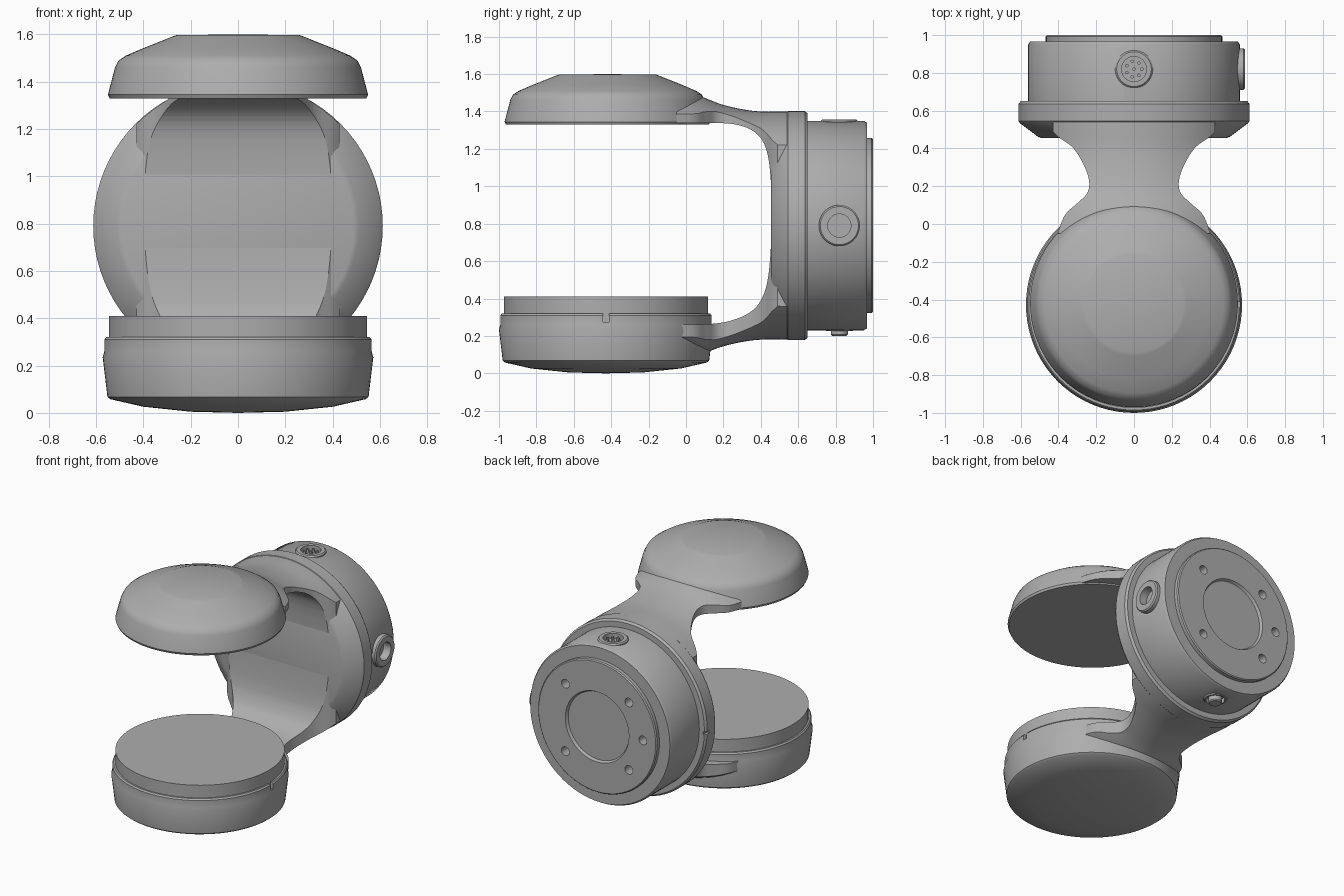
import bpy, bmesh, math
from mathutils import Matrix, Vector

if "Cube" in bpy.data.objects:
    bpy.data.objects.remove(bpy.data.objects["Cube"])

grey = bpy.data.materials.new("neutral_grey")
grey.use_nodes = True
grey.diffuse_color = (0.42, 0.42, 0.42, 1)
grey.node_tree.nodes["Principled BSDF"].inputs["Base Color"].default_value = grey.diffuse_color

MID = 0.79        # height of the housing axis
PORT_Y = 0.82     # depth of the three ports
TO_Y = Matrix.Rotation(-math.pi / 2, 4, 'X')
TO_X = Matrix.Rotation(math.pi / 2, 4, 'Y')
DOWN = Matrix.Rotation(math.pi, 4, 'X')
UP = Matrix.Identity(4)
HOUSING = Matrix.Translation((0, 0, MID)) @ TO_Y


def finish(name, bm):
    bmesh.ops.remove_doubles(bm, verts=bm.verts, dist=1e-5)
    bmesh.ops.recalc_face_normals(bm, faces=bm.faces)
    mesh = bpy.data.meshes.new(name)
    bm.to_mesh(mesh)
    bm.free()
    mesh.materials.append(grey)
    obj = bpy.data.objects.new(name, mesh)
    bpy.context.scene.collection.objects.link(obj)
    return obj


def revolve(name, profile, place, steps=80):
    """Spin (radius, height) points about local z, then place the result."""
    bm = bmesh.new()
    verts = [bm.verts.new((r, 0, h)) for r, h in profile]
    edges = [bm.edges.new(pair) for pair in zip(verts, verts[1:])]
    bmesh.ops.spin(bm, geom=verts + edges, cent=(0, 0, 0), axis=(0, 0, 1),
                   angle=2 * math.pi, steps=steps, use_duplicate=False)
    bm.transform(place)
    return finish(name, bm)


def cylinder(name, r, low, high, place, steps=32):
    return revolve(name, [(0, low), (r, low), (r, high), (0, high)], place, steps)


def prism(name, outline, low, high, to_3d):
    bm = bmesh.new()
    rings = [[bm.verts.new(to_3d(a, b, c)) for a, b in outline] for c in (low, high)]
    for ring in rings:
        bm.faces.new(ring)
    for i in range(len(outline)):
        bm.faces.new((rings[0][i - 1], rings[0][i], rings[1][i], rings[1][i - 1]))
    return finish(name, bm)


def smooth_path(points, n=5):
    """Catmull-Rom curve through the points."""
    p = [Vector(q) for q in points]
    p = [2 * p[0] - p[1]] + p + [2 * p[-1] - p[-2]]
    out = []
    for a, b, c, d in zip(p, p[1:], p[2:], p[3:]):
        for k in range(n):
            t = k / n
            out.append(tuple(0.5 * (2 * b + (c - a) * t + (2 * a - 5 * b + 4 * c - d) * t * t
                                    + (3 * b - a - 3 * c + d) * t ** 3)))
    return out + [tuple(p[-2])]


def combine(obj, tool, operation='DIFFERENCE'):
    tool.hide_render = True
    mod = obj.modifiers.new("cut", 'BOOLEAN')
    mod.operation, mod.object, mod.solver = operation, tool, 'EXACT'
    graph = bpy.context.evaluated_depsgraph_get()
    graph.update()
    mesh = bpy.data.meshes.new_from_object(obj.evaluated_get(graph))
    obj.modifiers.clear()
    obj.data = mesh
    bpy.data.objects.remove(tool)


def box(name, size, centre):
    bm = bmesh.new()
    bmesh.ops.create_cube(bm, size=1, matrix=Matrix.Translation(centre) @ Matrix.Diagonal((*size, 1)))
    return finish(name, bm)


# upper pad, lower cup and the disc sitting in it
revolve("upper_pad", [(0, 1.6), (0.26, 1.597), (0.28, 1.59), (0.4, 1.542), (0.475, 1.51),
                      (0.505, 1.49), (0.52, 1.46), (0.55, 1.345), (0.543, 1.33), (0, 1.33)],
        Matrix.Translation((0, -0.42, 0)))
cup_place = Matrix.Translation((0, -0.428, 0))
cup = revolve("lower_cup", [(0, 0), (0.2, 0.005), (0.4, 0.026), (0.54, 0.058), (0.552, 0.068),
                            (0.572, 0.235), (0.565, 0.26), (0.565, 0.31), (0.557, 0.32), (0, 0.32)],
              cup_place)
combine(cup, box("notch_cutter", (0.06, 0.03, 0.09), (0.575, -0.428, 0.32)))
cylinder("lower_disc", 0.546, 0.3, 0.41, cup_place, 80)

# C-shaped arm: side silhouette trimmed by the plan outline and a round barrel
upper_outer = smooth_path([(-0.05, 1.5), (0.06, 1.495), (0.2, 1.438), (0.4, 1.405), (0.6, 1.4)])
lower_outer = smooth_path([(0.6, 0.18), (0.4, 0.168), (0.25, 0.135), (0.12, 0.085), (-0.05, 0.075)])
inner = smooth_path([(-0.05, 0.26), (0.14, 0.265), (0.25, 0.285), (0.34, 0.325), (0.4, 0.39),
                     (0.44, 0.52), (0.459, 0.8), (0.452, 1.05), (0.425, 1.21), (0.36, 1.295),
                     (0.25, 1.333), (0.1, 1.338), (-0.05, 1.338)])
arm = prism("arm", upper_outer + lower_outer + inner, -0.7, 0.7, lambda y, z, x: (x, y, z))
half = [(0.43, 0.7), (0.43, 0.49)] + smooth_path(
    [(0.40, 0.46), (0.32, 0.40), (0.26, 0.30), (0.237, 0.22), (0.25, 0.16), (0.30, 0.11),
     (0.37, 0.04), (0.42, -0.1)])
plan = half + [(-x, y) for x, y in reversed(half)]
combine(arm, prism("plan_cutter", plan, -0.5, 2, lambda x, y, z: (x, y, z)), 'INTERSECT')
barrel = smooth_path([(0.606, 0.65), (0.609, 0.54), (0.612, 0.37), (0.645, 0.2), (0.70, 0.05), (0.74, -0.15)])
combine(arm, revolve("barrel_cutter", [(0, 0.65)] + barrel + [(0, -0.15)], HOUSING), 'INTERSECT')

# flange that carries the arm
flange = revolve("flange", [(0, 0.455), (0.49, 0.455), (0.51, 0.463), (0.603, 0.533), (0.612, 0.545),
                            (0.612, 0.635), (0.6, 0.65), (0, 0.65)], HOUSING)
combine(flange, box("flange_notch_cutter", (0.05, 0.05, 0.02), (-0.615, 0.64, MID - 0.02)))

# round housing with pockets for the ports
housing = revolve("housing", [(0, 0.63), (0.56, 0.63), (0.56, 0.95), (0.55, 0.967), (0, 0.967)], HOUSING)
hub = Matrix.Translation((0, PORT_Y, MID))
FLOOR = 0.53
for name, turn, r_in, r_out, top in (("side_port", TO_X, 0.062, 0.11, 0.587),
                                     ("top_port", UP, 0.066, 0.1, 0.566),
                                     ("bottom_port", DOWN, 0.062, 0.078, 0.564)):
    place = hub @ turn
    combine(housing, cylinder("port_cutter", r_in + 0.003, FLOOR - 0.01, 0.7, place))
    revolve(name, [(0, FLOOR), (r_in, FLOOR), (r_in, top), (r_out - 0.008, top),
                   (r_out, top - 0.008), (r_out, 0.5), (0, 0.5)], place, 40)
revolve("bottom_button", [(0, 0.52), (0.045, 0.52), (0.045, 0.583), (0.038, 0.59), (0, 0.59)], hub @ DOWN, 32)

# connector pins in the top port
for i in range(8):
    a = i * 2 * math.pi / 7
    r = 0.042 if i < 7 else 0
    spot = Matrix.Translation((r * math.cos(a), r * math.sin(a), 0))
    cylinder("connector_pin", 0.009, 0.52, 0.553, hub @ spot, 12)

# back plate with a shallow central recess and five screw holes
plate = revolve("back_plate", [(0, 0.95), (0.468, 0.95), (0.468, 0.993), (0.461, 1.0), (0.25, 1.0),
                               (0.24, 0.982), (0, 0.982)], HOUSING)
holes = [(-0.36, 0)] + [(sx * 0.25, sz * 0.24) for sx in (-1, 1) for sz in (-1, 1)]
for x, z in holes:
    for body in (plate, housing):
        combine(body, cylinder("hole_cutter", 0.031, 0.93, 1.1,
                               Matrix.Translation((x, 0, MID + z)) @ TO_Y, 20))

# smooth shading with crisp edges
bpy.ops.object.select_all(action='DESELECT')
for obj in bpy.context.scene.objects:
    if obj.type == 'MESH':
        obj.select_set(True)
        bpy.context.view_layer.objects.active = obj
bpy.ops.object.shade_smooth_by_angle(angle=math.radians(32))
